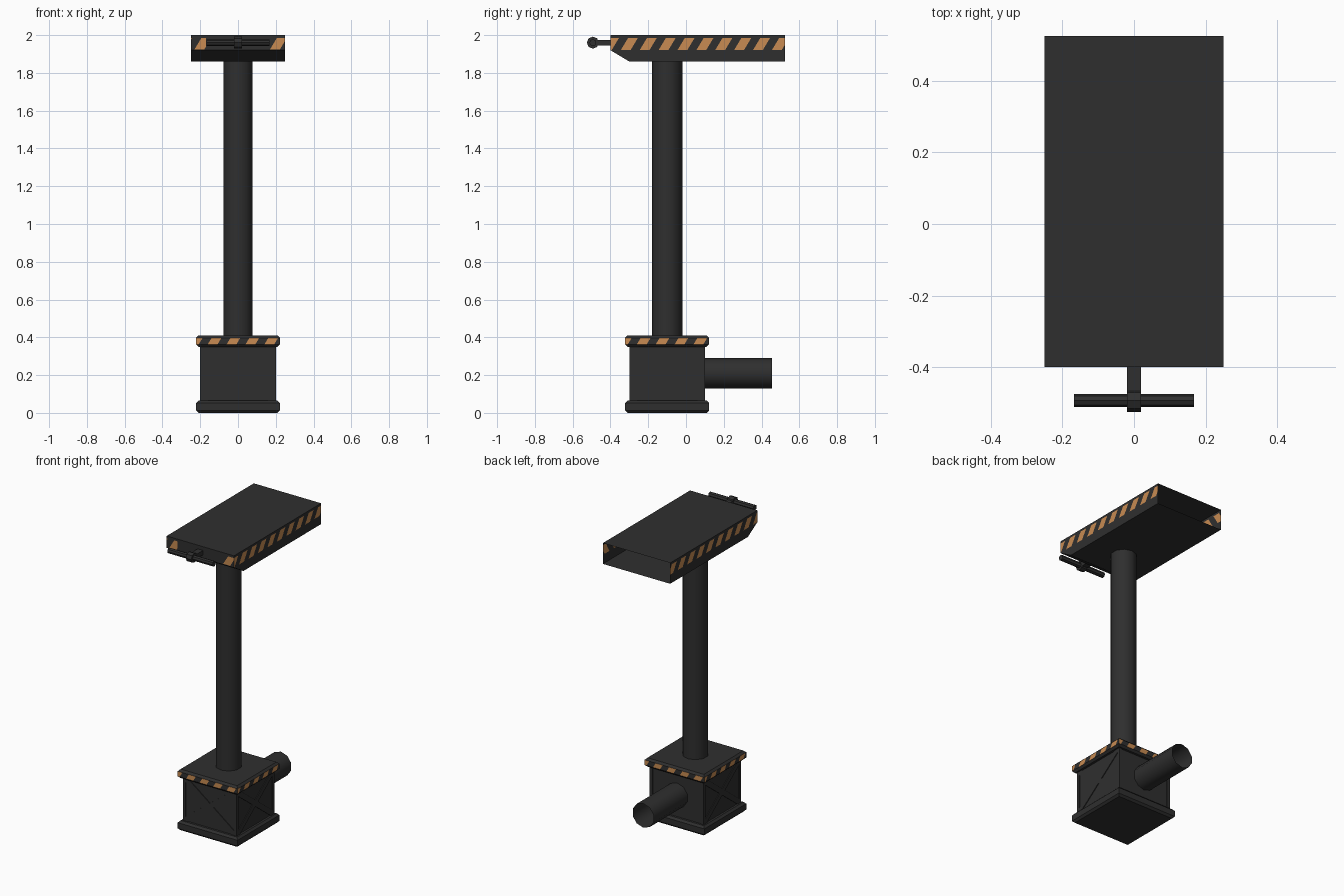
import bpy, bmesh, math
from mathutils import Vector, Matrix

if "Cube" in bpy.data.objects:
    bpy.data.objects.remove(bpy.data.objects["Cube"])


def material(name, rgb):
    m = bpy.data.materials.new(name)
    m.use_nodes = True
    color = (*rgb, 1.0)
    m.diffuse_color = color
    bsdf = next(n for n in m.node_tree.nodes if n.type == 'BSDF_PRINCIPLED')
    bsdf.inputs["Base Color"].default_value = color
    return m


DARK = material("dark metal", (0.028, 0.028, 0.028))
ORANGE = material("warning orange", (0.58, 0.26, 0.085))
Z = Vector((0, 0, 1))
BASE_Y = -0.10


def finish(name, bm, smooth=False):
    for f in bm.faces:
        f.smooth = smooth
    me = bpy.data.meshes.new(name)
    bm.to_mesh(me)
    bm.free()
    me.materials.append(DARK)
    me.materials.append(ORANGE)
    ob = bpy.data.objects.new(name, me)
    bpy.context.collection.objects.link(ob)
    return ob


def box_bm(size, center):
    bm = bmesh.new()
    mat = Matrix.Translation(center) @ Matrix.Diagonal((*size, 1))
    bmesh.ops.create_cube(bm, size=1, matrix=mat)
    return bm


def tube(name, radius, start, end, sides=10, caps=False):
    a, b = Vector(start), Vector(end)
    axis = b - a
    mat = Matrix.Translation((a + b) / 2) @ Z.rotation_difference(axis).to_matrix().to_4x4()
    bm = bmesh.new()
    bmesh.ops.create_cone(bm, cap_ends=caps, segments=sides, radius1=radius,
                          radius2=radius, depth=axis.length, matrix=mat)
    return finish(name, bm, smooth=not caps)


def cut(bm, faces, point, normal):
    geom = set(faces)
    for f in faces:
        geom.update(f.edges)
        geom.update(f.verts)
    bmesh.ops.bisect_plane(bm, geom=list(geom), dist=1e-5, plane_co=point, plane_no=normal)


def stripes(bm, normal, z0, z1, start, inner=0.0, pitch=0.1, width=0.052, slant=0.6):
    """Cut slanted stripes into the faces looking along normal and colour them."""
    n = Vector(normal)
    u = Z.cross(n)

    def side():
        return [f for f in bm.faces if f.normal.dot(n) > 0.99]

    def band():
        return [f for f in side() if z0 < f.calc_center_median().z < z1
                and abs(f.calc_center_median().dot(u)) >= inner]

    for z in (z0, z1):
        cut(bm, side(), Z * z, Z)
    if inner:
        for s in (-inner, inner):
            cut(bm, side(), u * s, u)
    for k in range(-8, 12):
        for edge in (0, width):
            cut(bm, band(), u * (start + k * pitch + edge) + Z * z0, u - Z * slant)
    for f in band():
        c = f.calc_center_median()
        phase = (c.dot(u) - slant * (c.z - z0) - start) % pitch
        f.material_index = int(phase < width)


# Base housing and its chamfered plates
finish("base_housing", box_bm((0.39, 0.39, 0.38), (0, BASE_Y, 0.2)))
for name, z0, z1 in (("base_foot", 0.0, 0.065), ("base_lid", 0.35, 0.41)):
    bm = box_bm((0.445, 0.445, z1 - z0), (0, BASE_Y, (z0 + z1) / 2))
    rims = [e for e in bm.edges if abs(e.verts[0].co.z - e.verts[1].co.z) < 1e-4]
    bmesh.ops.bevel(bm, geom=rims, offset=0.013, segments=1, affect='EDGES')
    if name == "base_lid":
        bm.normal_update()
        for n in ((1, 0, 0), (-1, 0, 0), (0, 1, 0), (0, -1, 0)):
            stripes(bm, n, 0.363, 0.397, -0.16)
    finish(name, bm)

# Corner posts of the housing
for sx, side in ((1, "left"), (-1, "right")):
    for sy, end in ((1, "back"), (-1, "front")):
        finish(f"{end}_{side}_post", box_bm((0.02, 0.02, 0.3),
               (sx * 0.19, BASE_Y + sy * 0.19, 0.21)))

# Crossed braces on the front and both sides
length = math.hypot(0.37, 0.28)
tilt = math.atan2(0.28, 0.37)
for turn, side in ((0, "front"), (90, "left"), (-90, "right")):
    for s, kind in ((1, "falling"), (-1, "rising")):
        bm = box_bm((length, 0.008, 0.035), (0, 0, 0))
        place = (Matrix.Translation((0, BASE_Y, 0.21))
                 @ Matrix.Rotation(math.radians(turn), 4, 'Z')
                 @ Matrix.Translation((0, -0.196, 0))
                 @ Matrix.Rotation(s * tilt, 4, 'Y'))
        bm.transform(place)
        finish(f"{side}_{kind}_brace", bm)

# Column and rear pipe
tube("column", 0.081, (0, BASE_Y, 0.40), (0, BASE_Y, 1.865))
tube("rear_pipe", 0.081, (0, 0.08, 0.21), (0, 0.455, 0.21))

# Top tray: sheet shell with a sloped nose and an open back
bm = bmesh.new()
profile = [(-0.40, 2.0), (0.525, 2.0), (0.525, 1.86), (-0.30, 1.86), (-0.40, 1.92)]
face = bm.faces.new([bm.verts.new((-0.25, y, z)) for y, z in profile])
ext = bmesh.ops.extrude_face_region(bm, geom=[face], use_keep_orig=True)
bmesh.ops.translate(bm, vec=(0.5, 0, 0),
                    verts=[v for v in ext["geom"] if isinstance(v, bmesh.types.BMVert)])
bmesh.ops.recalc_face_normals(bm, faces=bm.faces)
bm.normal_update()
bmesh.ops.delete(bm, geom=[f for f in bm.faces if f.normal.y > 0.9], context='FACES')
for n in ((1, 0, 0), (-1, 0, 0)):
    stripes(bm, n, 1.921, 1.985, -0.345)
stripes(bm, (0, -1, 0), 1.925, 1.985, -0.23, inner=0.17)
finish("tray", bm)

# Handle at the nose
finish("handle_tongue", box_bm((0.04, 0.08, 0.03), (0, -0.44, 1.96)))
tube("handle_hub", 0.032, (-0.02, -0.493, 1.96), (0.02, -0.493, 1.96), 8, True)
tube("handle_bar", 0.018, (-0.168, -0.493, 1.96), (0.168, -0.493, 1.96), 8, True)
